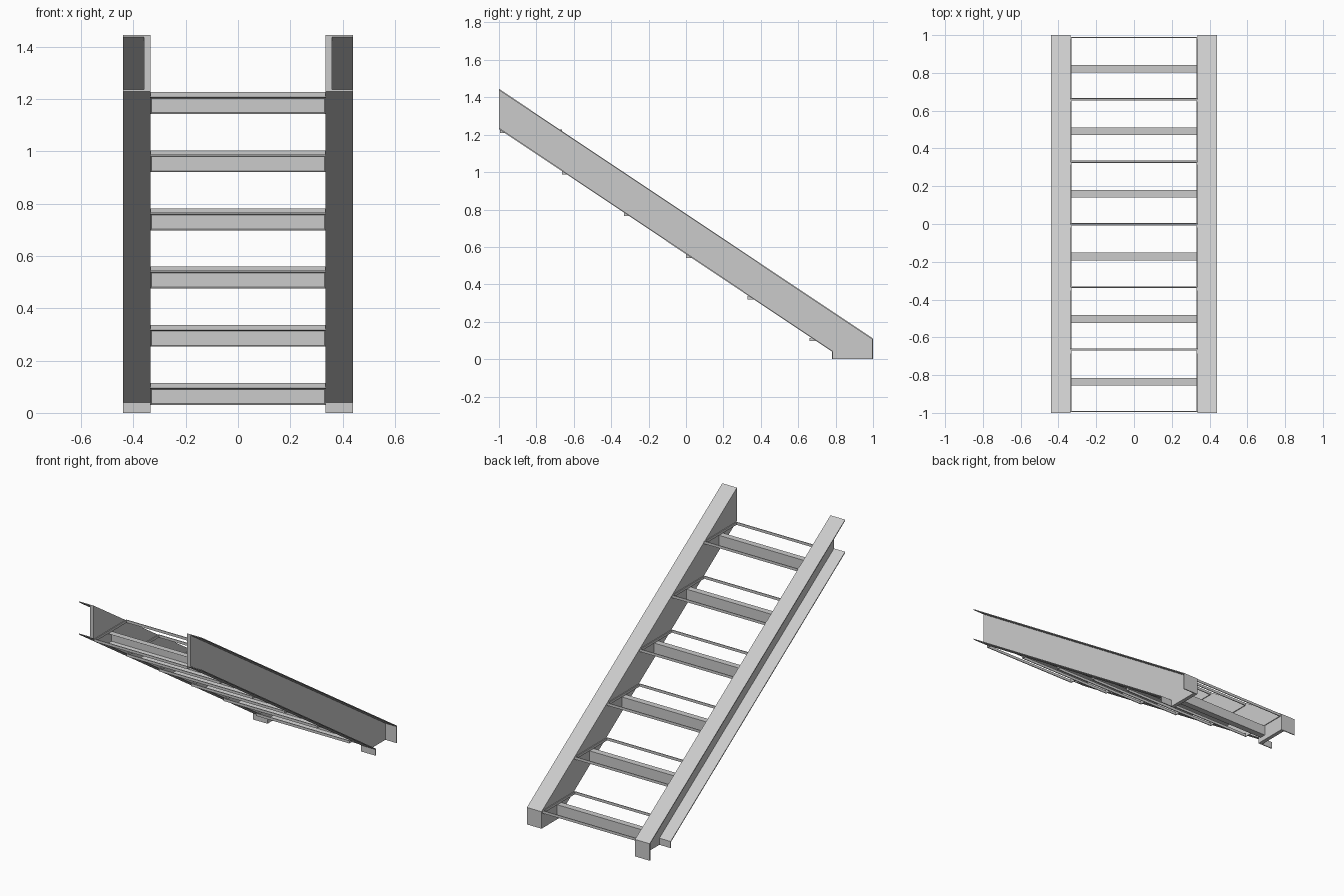
import bpy, bmesh
from mathutils import Vector

if "Cube" in bpy.data.objects:
    bpy.data.objects.remove(bpy.data.objects["Cube"])


def make_object(name, bm):
    bmesh.ops.recalc_face_normals(bm, faces=bm.faces)
    me = bpy.data.meshes.new(name)
    bm.to_mesh(me)
    bm.free()
    ob = bpy.data.objects.new(name, me)
    bpy.context.collection.objects.link(ob)
    return ob


def prism(name, yz, x0, x1):
    """Extrude a side profile (y, z) from x0 to x1."""
    bm = bmesh.new()
    f = bm.faces.new([bm.verts.new((x0, y, z)) for y, z in yz])
    r = bmesh.ops.extrude_face_region(bm, geom=[f])
    vs = [g for g in r["geom"] if isinstance(g, bmesh.types.BMVert)]
    bmesh.ops.translate(bm, verts=vs, vec=(x1 - x0, 0, 0))
    return make_object(name, bm)


def box(name, x0, x1, y0, y1, z0, z1):
    return prism(name, [(y0, z0), (y1, z0), (y1, z1), (y0, z1)], x0, x1)


T = 0.006            # flange plate thickness
WEB, INNER, OUTER = 0.36, 0.335, 0.44
top = [(-1, 1.445), (1, 0.11), (1, 0)]
top_in = [(1 - T, 0), (1 - T, 0.107), (-1, 1.438)]
low = [(-1, 1.23), (0.78, 0.04), (0.78, 0)]
low_in = [(0.78 + T, 0), (0.78 + T, 0.043), (-1, 1.237)]

# Channel stringers: thick web inside, thin flanges pointing outward
for side, s in (("left", -1), ("right", 1)):
    prism(side + "_stringer_web", top + low[::-1], s * INNER, s * WEB)
    prism(side + "_stringer_top_flange", top + top_in, s * WEB, s * OUTER)
    prism(side + "_stringer_bottom_flange", low + low_in, s * WEB, s * OUTER)

# Open tread frames: edge strips, end brackets and a central pan-shaped bar
for i in range(6):
    yb = 0.661 - 0.331 * i
    yf = yb + 0.33
    z = 0.097 + 0.2225 * i
    n = f"tread_{i + 1}_"
    box(n + "back_strip", -INNER, INNER, yb, yb + 0.005, z, z + 0.017)
    box(n + "front_strip", -INNER, INNER, yf - 0.005, yf, z, z + 0.017)
    for side, s in (("left", -1), ("right", 1)):
        box(n + side + "_bracket", s * (INNER - 0.005), s * INNER,
            yb + 0.005, yf - 0.005, z, z + 0.017)
    bar = box(n + "support_bar", -INNER, INNER, yb + 0.14, yb + 0.18,
              z - 0.066, z - 0.002)
    bm = bmesh.new()
    bm.from_mesh(bar.data)
    face = min(bm.faces, key=lambda f: f.normal.y)
    bmesh.ops.inset_region(bm, faces=[face], thickness=0.007)
    bmesh.ops.translate(bm, verts=face.verts, vec=Vector((0, 0.03, 0)))
    bm.to_mesh(bar.data)
    bm.free()
